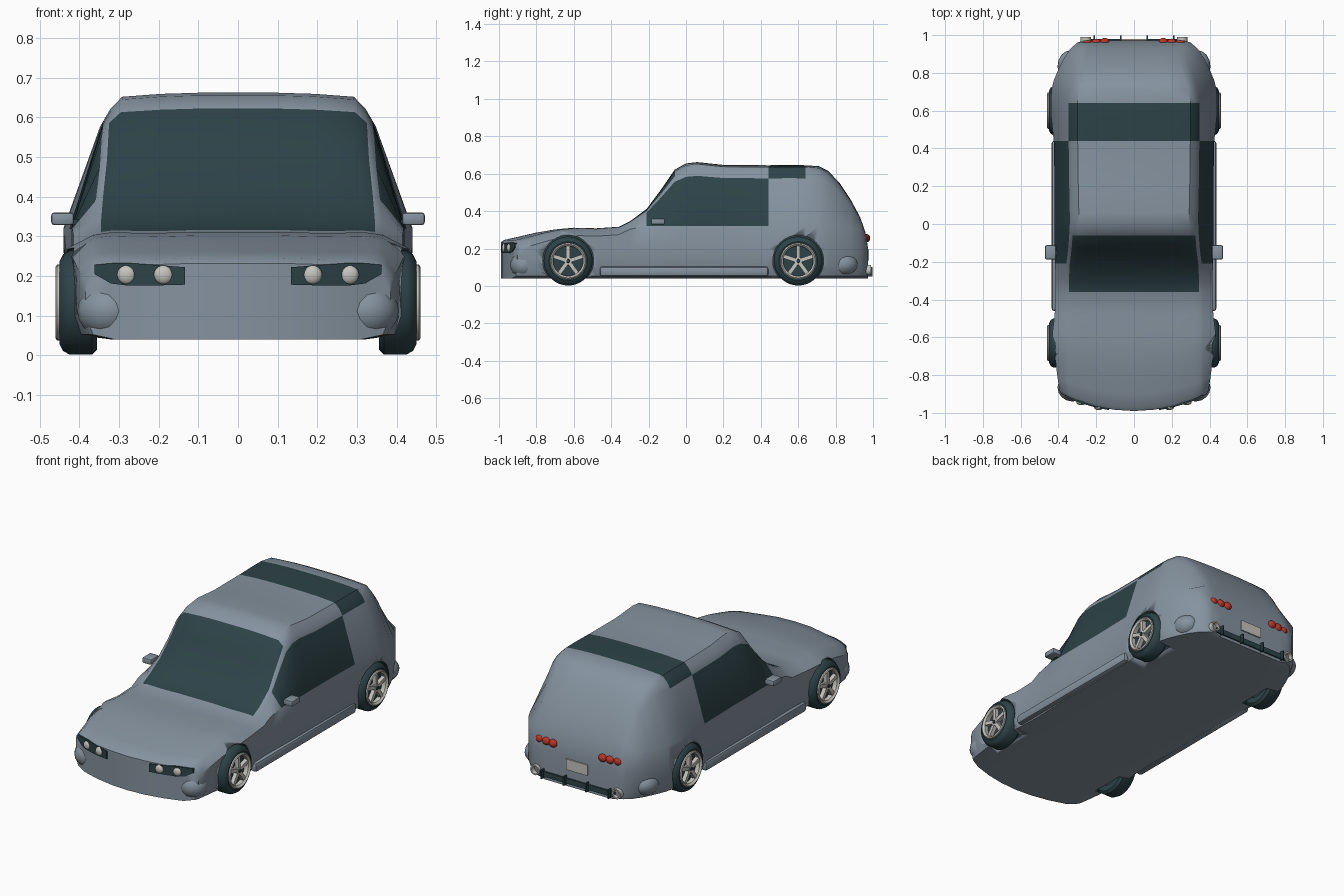
import bpy, bmesh, math
from mathutils import Matrix, Vector

if "Cube" in bpy.data.objects:
    bpy.data.objects.remove(bpy.data.objects["Cube"])


def material(name, rgb):
    m = bpy.data.materials.new(name)
    m.diffuse_color = (*rgb, 1)
    m.use_nodes = True
    m.node_tree.nodes["Principled BSDF"].inputs["Base Color"].default_value = m.diffuse_color
    return m


PAINT = material("blue grey paint", (0.235, 0.290, 0.345))
GLASS = material("dark teal", (0.026, 0.055, 0.064))
METAL = material("pale metal", (0.56, 0.55, 0.51))
RED = material("red lamp", (0.50, 0.035, 0.02))


def finish(name, bm, mats, angle=35):
    bmesh.ops.recalc_face_normals(bm, faces=bm.faces)
    me = bpy.data.meshes.new(name)
    bm.to_mesh(me)
    bm.free()
    ob = bpy.data.objects.new(name, me)
    bpy.context.collection.objects.link(ob)
    for m in mats:
        me.materials.append(m)
    bpy.ops.object.select_all(action='DESELECT')
    bpy.context.view_layer.objects.active = ob
    ob.select_set(True)
    bpy.ops.object.shade_smooth_by_angle(angle=math.radians(angle))
    return ob


def box(name, centre, size, mat, bevel=0.0):
    bm = bmesh.new()
    bmesh.ops.create_cube(bm, size=1, matrix=Matrix.Translation(centre) @ Matrix.Diagonal((*size, 1)))
    if bevel:
        bmesh.ops.bevel(bm, geom=bm.edges[:], offset=bevel, segments=2, affect='EDGES', profile=0.5)
    return finish(name, bm, [mat])


def ball(name, centre, radii, mat):
    bm = bmesh.new()
    bmesh.ops.create_uvsphere(bm, u_segments=16, v_segments=10, radius=1,
                              matrix=Matrix.Translation(centre) @ Matrix.Diagonal((*radii, 1)))
    return finish(name, bm, [mat], 60)


def lathe(name, profile, place, mat, steps=32):
    """Closed (axial, radius) profile spun round the local x axis."""
    bm = bmesh.new()
    rings = []
    for k in range(steps):
        a = 2 * math.pi * k / steps
        rings.append([bm.verts.new(place @ Vector((x, r * math.cos(a), r * math.sin(a)))) for x, r in profile])
    n = len(profile)
    for k in range(steps):
        p, q = rings[k], rings[(k + 1) % steps]
        for i in range(n):
            j = (i + 1) % n
            bm.faces.new((p[i], p[j], q[j], q[i]))
    return finish(name, bm, [mat])


# Body stations: y, top height, half width, roof half width
STATIONS = [
    (-.99, .232, .385, .34), (-.975, .245, .395, .345), (-.90, .262, .405, .35), (-.80, .285, .415, .35),
    (-.70, .302, .43, .35), (-.60, .311, .432, .35), (-.48, .308, .42, .35), (-.36, .316, .415, .345),
    (-.30, .345, .415, .345), (-.21, .412, .418, .34), (-.13, .52, .42, .33), (-.06, .622, .42, .325),
    (0, .655, .42, .322), (.06, .662, .42, .322), (.2, .647, .42, .325), (.44, .645, .425, .328),
    (.56, .646, .438, .33), (.64, .645, .44, .33), (.71, .64, .437, .318), (.76, .615, .425, .302),
    (.82, .552, .40, .282), (.88, .462, .37, .262), (.93, .37, .335, .25), (.96, .285, .30, .245),
    (.972, .21, .265, .235)]
FLOOR = 0.04


def bow(x, y):
    """Plan curve that sweeps the nose back towards its corners."""
    return y + 0.6 * x * x * min(1, max(0, (-0.5 - y) / 0.45))


def half_section(zt, w, r):
    hb = min(.32, zt - .042)
    k, t = zt - hb, r - .03
    return [(0, FLOOR), (t / 3, FLOOR), (2 * t / 3, FLOOR), (t, FLOOR), (w - .02, FLOOR + .012),
            (w, .10), (w, min(.2, hb - .035)), (w, hb), (r + .018, hb + .785 * k),
            (r, hb + .88 * k), (t, hb + .97 * k), (2 * t / 3, zt - .003), (t / 3, zt), (0, zt)]


bm = bmesh.new()
rings = []
for y, zt, w, r in STATIONS:
    half = half_section(zt, w, r)
    pts = half + [(-x, z) for x, z in half[-2:0:-1]]
    rings.append([bm.verts.new((x, bow(x, y), z)) for x, z in pts])
for s in range(len(rings) - 1):
    p, q = rings[s], rings[s + 1]
    y0, y1 = STATIONS[s][0], STATIONS[s + 1][0]
    for i in range(26):
        j, h = (i + 1) % 26, min(i, 25 - i)
        f = bm.faces.new((p[i], p[j], q[j], q[i]))
        side_window = h == 7 and y0 >= -.21 and y1 <= .44
        roof_band = h >= 8 and y0 >= .44 and y1 <= .64
        windscreen = h >= 9 and y0 >= -.36 and y1 <= -.06
        f.material_index = int(side_window or roof_band or windscreen)
# Nose and tail caps, closed with upright strips
for ring in (rings[0], rings[-1]):
    for side in (1, -1):
        v = [ring[(side * i) % 26] for i in range(14)]
        for i in range(3):
            bm.faces.new((v[i], v[i + 1], v[12 - i], v[13 - i]))
        bm.faces.new(v[3:11])
body = finish("body", bm, [PAINT, GLASS], 40)

# Wheel arches cut from the body
WHEELS = [(s, y) for s in (1, -1) for y in (-.63, .60)]
for s, y in WHEELS:
    bm = bmesh.new()
    bmesh.ops.create_cone(bm, cap_ends=True, segments=40, radius1=.136, radius2=.136, depth=.3,
                          matrix=Matrix.Translation((s * .49, y, .135)) @ Matrix.Rotation(math.pi / 2, 4, 'Y'))
    for f in bm.faces:
        f.material_index = 1
    cutter = finish("arch_cutter", bm, [PAINT, GLASS])
    cutter.hide_render = True
    mod = body.modifiers.new("arch", 'BOOLEAN')
    mod.operation, mod.solver, mod.object = 'DIFFERENCE', 'EXACT', cutter
    bpy.context.view_layer.objects.active = body
    bpy.ops.object.modifier_apply(modifier=mod.name)
    bpy.data.objects.remove(cutter)

# Wheels: tyre, backing disc, rim lip, spokes and hub
for s, y in WHEELS:
    place = Matrix.Translation((s * .0, y, .133)) @ Matrix.Diagonal((s, 1, 1, 1))
    lathe("tyre", [(.355, .085), (.355, .118), (.368, .131), (.425, .131), (.441, .122), (.45, .104), (.446, .088)],
          place, GLASS, 36)
    lathe("wheel_disc", [(.40, .001), (.40, .09), (.425, .09), (.425, .001)], place, GLASS)
    lathe("rim_lip", [(.42, .082), (.42, .096), (.456, .096), (.46, .09), (.45, .08)], place, METAL, 36)
    lathe("hub", [(.42, .001), (.42, .024), (.452, .02), (.452, .001)], place, METAL, 16)
    lathe("hub_cap", [(.45, .001), (.45, .011), (.457, .009), (.457, .001)], place, GLASS, 12)
    bm = bmesh.new()
    for k in range(5):
        turn = Matrix.Rotation(math.pi / 2 + 2 * math.pi * k / 5, 4, 'X')
        bmesh.ops.create_cube(bm, size=1, matrix=place @ turn @ Matrix.Translation((.44, .052, 0))
                              @ Matrix.Diagonal((.022, .072, .021, 1)))
    finish("spokes", bm, [METAL])

for s in (1, -1):
    # Headlight panel wrapped round the nose
    bm = bmesh.new()
    cols = [(.133, .178, .222), (.21, .176, .228), (.28, .176, .233), (.32, .181, .232), (.362, .205, .228)]
    rows = []
    for x, lo, hi in cols:
        rows.append([bm.verts.new((s * x, bow(x, -.99) + d, z))
                     for z, d in ((lo, -.006), (hi, -.006), (hi, .01), (lo, .01))])
    for p, q in zip(rows, rows[1:]):
        for i in range(4):
            bm.faces.new((p[i], p[(i + 1) % 4], q[(i + 1) % 4], q[i]))
    bm.faces.new(rows[0])
    bm.faces.new(rows[-1])
    finish("headlight_panel", bm, [GLASS])
    for x in (.187, .28):
        ball("headlamp", (s * x, bow(x, -.99) - .002, .203), (.025, .014, .024), METAL)

    # Bumper corner bulges
    ball("front_bumper_corner", (s * .325, -.865, .112), (.08, .075, .07), PAINT)
    ball("rear_bumper_corner", (s * .335, .835, .115), (.07, .085, .062), PAINT)

    # Side skirt
    box("side_skirt", (s * .418, -.01, .077), (.035, .90, .052), PAINT, .012)

    # Door mirror with stalk
    box("mirror", (s * .442, -.15, .344), (.058, .075, .032), PAINT, .008)
    box("mirror_stalk", (s * .415, -.15, .335), (.03, .03, .014), GLASS)

    # Tail lamps, exhausts and diffuser fins
    for x, y in ((.155, .966), (.20, .962), (.245, .955)):
        ball("tail_lamp", (s * x, y, .255), (.024, .019, .022), RED)
    tail = Matrix.Translation((s * .255, 0, .085)) @ Matrix.Rotation(math.pi / 2, 4, 'Z')
    lathe("exhaust", [(.93, .018), (.93, .028), (.99, .028), (.99, .02), (.96, .018)], tail, METAL, 20)
    for x in (.07, .21):
        box("diffuser_fin", (s * x, .978, .075), (.008, .04, .05), GLASS)

# Rear valance and plate
box("diffuser", (0, .965, .072), (.48, .03, .03), GLASS)
box("rear_plate", (0, .975, .165), (.135, .008, .06), METAL)
